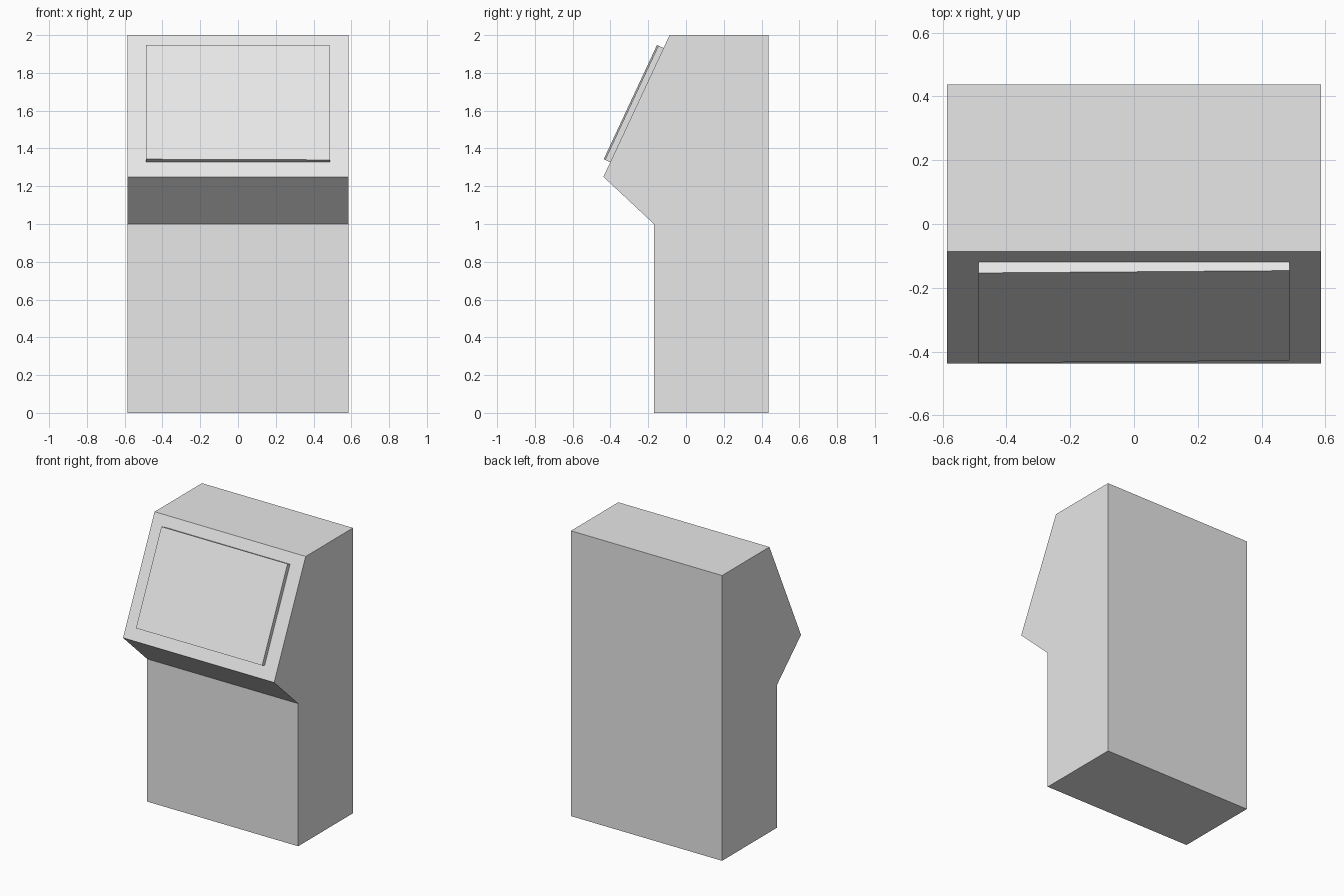
import bpy
import bmesh
from mathutils import Vector

cube = bpy.data.objects.get("Cube")
if cube:
    bpy.data.objects.remove(cube, do_unlink=True)

# Single grey finish
grey = bpy.data.materials.new("light_grey")
grey.use_nodes = True
grey.diffuse_color = (0.8, 0.8, 0.8, 1)
grey.node_tree.nodes["Principled BSDF"].inputs["Base Color"].default_value = (0.8, 0.8, 0.8, 1)


def extrude_profiles(name, half_width, left, right):
    """Join a (y, z) profile at -x to a matching one at +x, with end caps."""
    bm = bmesh.new()
    a = [bm.verts.new((-half_width, y, z)) for y, z in left]
    b = [bm.verts.new((half_width, y, z)) for y, z in right]
    bm.faces.new(a)
    bm.faces.new(b[::-1])
    for i in range(len(a)):
        j = (i + 1) % len(a)
        bm.faces.new((a[i], b[i], b[j], a[j]))
    bmesh.ops.recalc_face_normals(bm, faces=bm.faces)
    mesh = bpy.data.meshes.new(name)
    bm.to_mesh(mesh)
    bm.free()
    mesh.materials.append(grey)
    obj = bpy.data.objects.new(name, mesh)
    bpy.context.collection.objects.link(obj)
    return obj


# Cabinet: upright box with a forward-leaning head
chin, brow = Vector((-0.437, 1.25)), Vector((-0.087, 2.0))
cabinet = [(-0.17, 0), (0.437, 0), (0.437, 2), brow, chin, (-0.17, 1.0)]
extrude_profiles("cabinet", 0.586, cabinet, cabinet)

# Screen panel: slab on the slope, a touch thicker on one side
slope = (brow - chin).normalized()
outward = Vector((-slope.y, slope.x))
low, high = chin + slope * 0.085, chin + slope * 0.752


def panel_profile(thickness):
    sunk = outward * -0.002
    raised = outward * thickness
    return [low + sunk, high + sunk, high + raised, low + raised]


extrude_profiles("screen_panel", 0.487, panel_profile(0.038), panel_profile(0.030))
